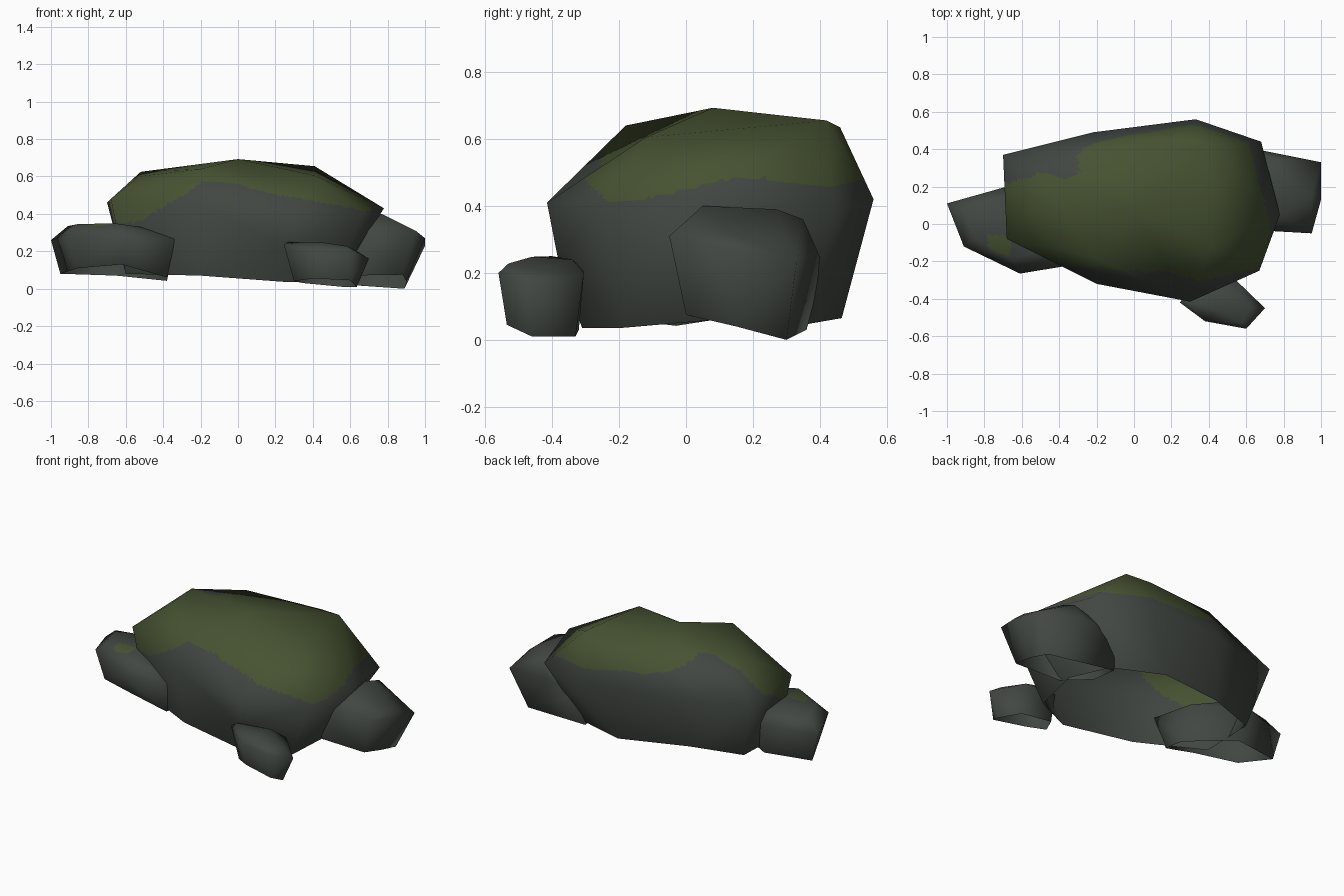
import bpy, bmesh, math
from mathutils import Vector


def material(name, rgb):
    m = bpy.data.materials.new(name)
    m.diffuse_color = (*rgb, 1.0)
    return m


STONE = material("grey_stone", (0.053, 0.062, 0.054))
MOSS = material("green_moss", (0.062, 0.086, 0.032))


def rock(name, bottom, middle, top, is_moss=None, n=1, crease=None):
    """Open-bottomed faceted rock wrapped around rings of points.
    Each facet becomes an n-step grid so moss can follow a ragged edge.
    crease names two top points whose shared edge is turned into a valley."""
    bm = bmesh.new()
    base = {bm.verts.new(p) for p in bottom}
    for p in middle:
        bm.verts.new(p)
    crown = [bm.verts.new(p) for p in top]
    bmesh.ops.convex_hull(bm, input=bm.verts[:])
    bmesh.ops.recalc_face_normals(bm, faces=bm.faces[:])
    under = [f for f in bm.faces if all(v in base for v in f.verts)]
    bmesh.ops.delete(bm, geom=under, context='FACES_ONLY')
    bmesh.ops.triangulate(bm, faces=bm.faces[:])
    if crease:
        edge = bm.edges.get([crown[i] for i in crease])
        if edge and len(edge.link_faces) == 2:
            bmesh.utils.edge_rotate(edge)
    bmesh.ops.delete(bm, geom=[v for v in bm.verts if not v.link_faces], context='VERTS')
    bm.normal_update()

    verts, normals, faces, index = [], [], [], {}

    def add(tri, i, j):
        w = (i / n, j / n, (n - i - j) / n)
        co = sum((v.co * k for v, k in zip(tri, w)), Vector())
        no = sum((v.normal * k for v, k in zip(tri, w)), Vector())
        key = tuple(round(c, 5) for c in co)
        if key not in index:
            index[key] = len(verts)
            verts.append(co)
            normals.append(no.normalized())
        return index[key]

    for f in bm.faces:
        t = f.verts[:]
        for i in range(n):
            for j in range(n - i):
                faces.append((add(t, i, j), add(t, i + 1, j), add(t, i, j + 1)))
                if i + j < n - 1:
                    faces.append((add(t, i + 1, j), add(t, i + 1, j + 1), add(t, i, j + 1)))
    bm.free()

    me = bpy.data.meshes.new(name)
    me.from_pydata(verts, [], faces)
    me.materials.append(STONE)
    if is_moss:
        me.materials.append(MOSS)
    for p in me.polygons:
        p.use_smooth = True
        if is_moss and is_moss(p.center):
            p.material_index = 1
    me.update()
    me.normals_split_custom_set_from_vertices(normals)
    ob = bpy.data.objects.new(name, me)
    bpy.context.collection.objects.link(ob)
    return ob


# Lower edge of the moss: (angle in degrees, height)
MOSS_EDGE = [(-22, 0.405), (-6, 0.45), (3, 0.48), (12, 0.485), (30, 0.455), (50, 0.475),
             (75, 0.515), (95, 0.525), (120, 0.57), (134, 0.64), (145, 0.65), (156, 0.645),
             (163, 0.60), (169, 0.47), (180, 0.41), (190, 0.34), (205, 0.37), (220, 0.46),
             (239, 0.575), (270, 0.56), (308, 0.49), (331, 0.435), (338, 0.405)]


def boulder_moss(c):
    a = math.degrees(math.atan2(c.y - 0.08, c.x))
    if a < -22:
        a += 360
    for (a0, z0), (a1, z1) in zip(MOSS_EDGE, MOSS_EDGE[1:]):
        if a0 <= a <= a1:
            return c.z > z0 + (z1 - z0) * (a - a0) / (a1 - a0)
    return False


# Main boulder with moss cap
rock("main_boulder",
     [(-0.60, 0.28, 0.09), (-0.29, 0.38, 0.10), (0.15, 0.465, 0.065), (0.47, 0.35, 0.045),
      (0.56, 0.09, 0.06), (0.51, -0.20, 0.035), (0.27, -0.31, 0.035), (-0.20, -0.25, 0.07),
      (-0.60, -0.06, 0.08)],
     [(-0.70, 0.37, 0.46), (-0.22, 0.49, 0.43), (0.33, 0.56, 0.42), (0.68, 0.44, 0.39),
      (0.78, 0.05, 0.43), (0.67, -0.25, 0.41), (0.30, -0.415, 0.41), (0.29, -0.38, 0.23),
      (-0.20, -0.32, 0.43), (-0.68, -0.08, 0.48)],
     [(-0.20, -0.18, 0.64), (0.41, -0.12, 0.605), (0.0, 0.08, 0.693), (-0.53, 0.10, 0.60),
      (-0.52, 0.28, 0.625), (-0.22, 0.40, 0.65), (0.26, 0.46, 0.635), (0.41, 0.42, 0.655)],
     boulder_moss, 16, crease=(0, 1))

# Left rock with a small moss spot
rock("left_rock",
     [(-0.95, 0.10, 0.08), (-0.86, -0.10, 0.11), (-0.62, -0.20, 0.13), (-0.38, -0.17, 0.06),
      (-0.38, -0.03, 0.042), (-0.65, 0.15, 0.07)],
     [(-1.0, 0.11, 0.26), (-0.91, -0.12, 0.29), (-0.61, -0.265, 0.26), (-0.335, -0.22, 0.265),
      (-0.38, 0.05, 0.25), (-0.68, 0.20, 0.27)],
     [(-0.91, 0.08, 0.335), (-0.86, -0.07, 0.345), (-0.66, -0.18, 0.35),
      (-0.52, -0.15, 0.33), (-0.65, 0.14, 0.335)],
     lambda c: c.z > 0.335 and -0.78 < c.x < -0.66 and -0.165 < c.y < -0.06, 16)

# Right rock
rock("right_rock",
     [(0.88, 0.0, 0.075), (0.90, 0.15, 0.04), (0.89, 0.30, 0.0), (0.45, 0.36, 0.03),
      (0.45, 0.18, 0.05), (0.57, 0.02, 0.07)],
     [(0.95, -0.05, 0.31), (1.0, 0.13, 0.27), (1.0, 0.33, 0.23), (0.70, 0.39, 0.27),
      (0.48, 0.41, 0.22), (0.46, 0.20, 0.28), (0.60, -0.03, 0.31)],
     [(0.77, 0.05, 0.40), (0.75, 0.27, 0.39), (0.95, 0.15, 0.31), (0.62, 0.15, 0.38),
      (0.74, 0.35, 0.36)])

# Small rock in front
rock("front_rock",
     [(0.30, -0.42, 0.04), (0.40, -0.49, 0.055), (0.60, -0.535, 0.045), (0.635, -0.46, 0.01),
      (0.56, -0.33, 0.01), (0.35, -0.32, 0.03)],
     [(0.245, -0.42, 0.235), (0.38, -0.52, 0.205), (0.60, -0.56, 0.20), (0.70, -0.45, 0.16),
      (0.55, -0.305, 0.20), (0.33, -0.305, 0.21)],
     [(0.27, -0.40, 0.25), (0.45, -0.46, 0.248), (0.58, -0.53, 0.228), (0.62, -0.44, 0.21),
      (0.46, -0.34, 0.24)])
